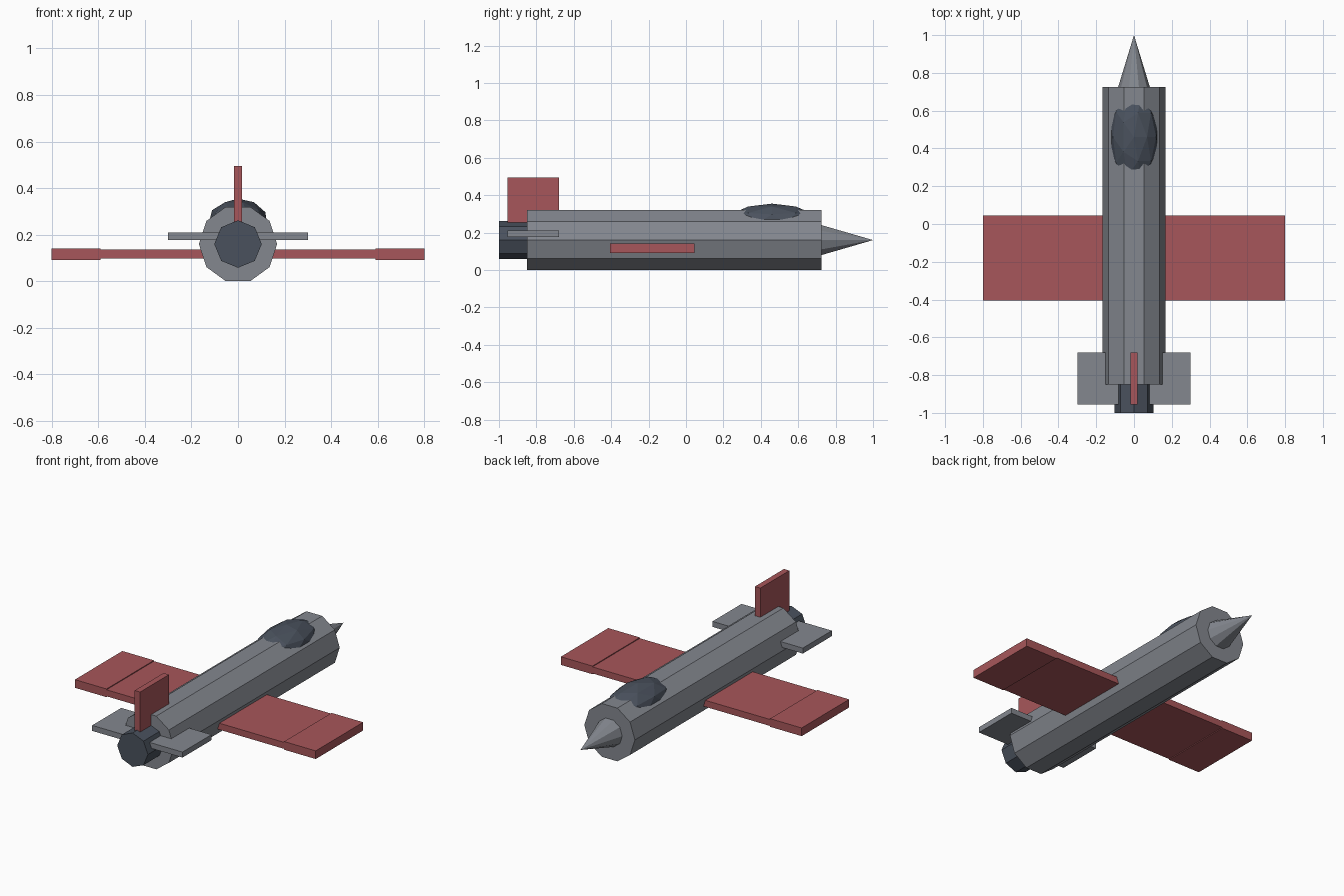
import bpy
from math import pi

cube = bpy.data.objects.get("Cube")
if cube:
    bpy.data.objects.remove(cube, do_unlink=True)


def material(name, rgb):
    mat = bpy.data.materials.new(name)
    mat.use_nodes = True
    mat.diffuse_color = (*rgb, 1)
    mat.node_tree.nodes["Principled BSDF"].inputs["Base Color"].default_value = (*rgb, 1)
    return mat


grey = material("hull grey", (0.23, 0.245, 0.275))
dark = material("dark slate", (0.068, 0.083, 0.11))
red = material("wing red", (0.39, 0.094, 0.103))

AXIS_Z = 0.16  # height of the fuselage centreline


def finish(name, mat):
    obj = bpy.context.object
    obj.name = name
    obj.data.name = name
    obj.data.materials.append(mat)
    return obj


def tube(name, mat, sides, r_back, r_front, y0, y1, turn=0):
    """Prism or cone lying along y; turn spins it about its own axis."""
    bpy.ops.mesh.primitive_cone_add(
        vertices=sides, radius1=r_back, radius2=r_front, depth=y1 - y0,
        location=(0, (y0 + y1) / 2, AXIS_Z), rotation=(-pi / 2, turn, 0))
    return finish(name, mat)


def box(name, mat, x, y, z):
    """Box from (low, high) pairs on each axis."""
    spans = (x, y, z)
    bpy.ops.mesh.primitive_cube_add(size=1, location=[(a + b) / 2 for a, b in spans])
    obj = finish(name, mat)
    obj.scale = [b - a for a, b in spans]
    return obj


# Body: ten-sided fuselage with flat top, pointed nose, eight-sided engine
tube("fuselage", grey, 10, 0.168, 0.168, -0.85, 0.725, pi / 10)
tube("nose_cone", grey, 10, 0.084, 0, 0.725, 1.0, pi / 10)
tube("engine", dark, 8, 0.102, 0.102, -1.0, -0.84)

# Faceted canopy sunk into the top of the fuselage
bpy.ops.mesh.primitive_ico_sphere_add(subdivisions=2, radius=1, location=(0, 0.46, 0.25))
finish("canopy", dark).scale = (0.131, 0.255, 0.105)

# Wings with slightly thicker tips
chord = (-0.405, 0.045)
for side, s in (("left", 1), ("right", -1)):
    box(side + "_wing", red, sorted((0.1 * s, 0.6 * s)), chord, (0.097, 0.136))
    box(side + "_wing_tip", red, sorted((0.59 * s, 0.8 * s)), chord, (0.092, 0.141))

# Tail
box("tailplane", grey, (-0.3, 0.3), (-0.955, -0.68), (0.177, 0.21))
box("tail_fin", red, (-0.018, 0.018), (-0.955, -0.68), (0.2, 0.495))
